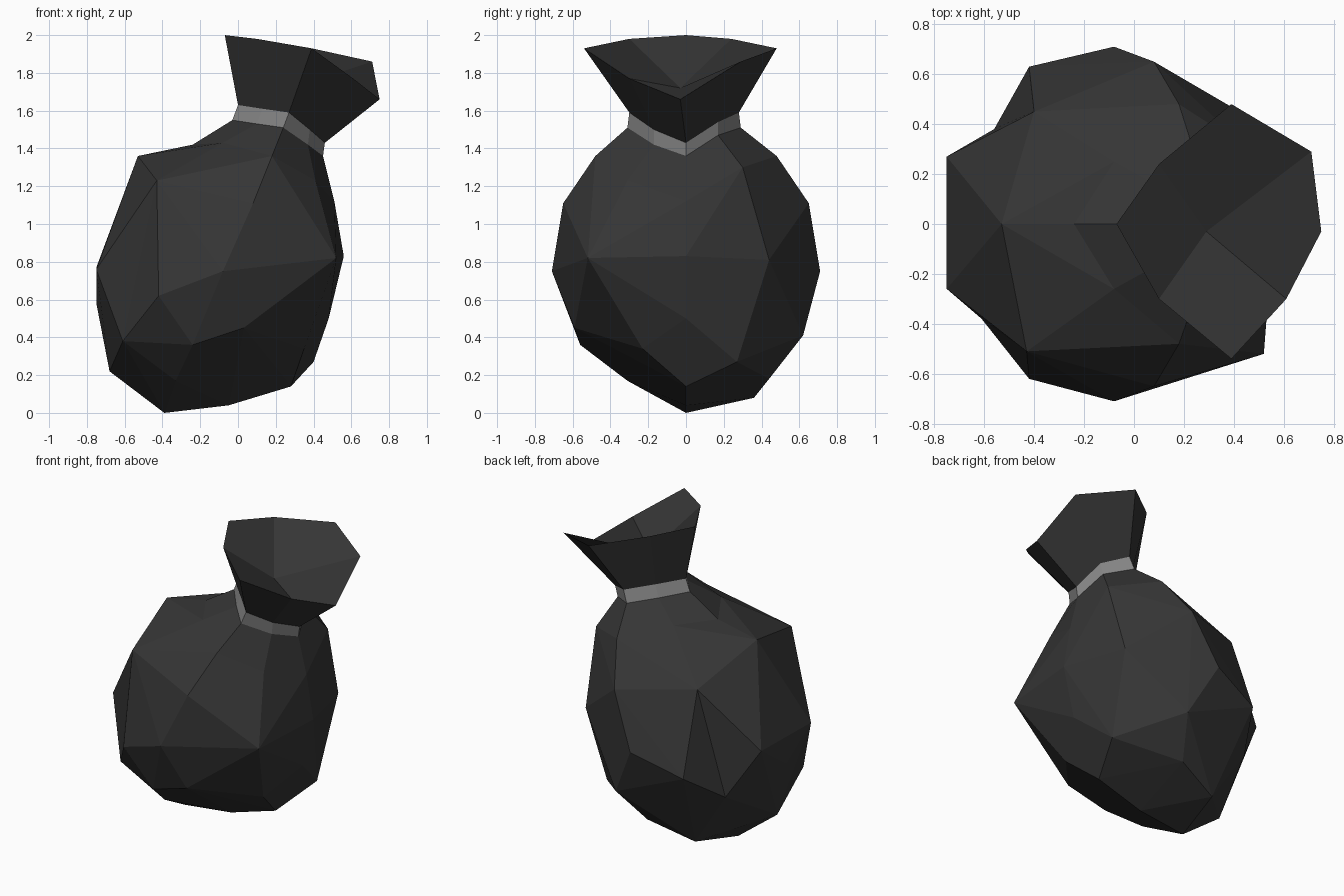
import bpy
import bmesh
from mathutils import Vector

cube = bpy.data.objects.get("Cube")
if cube:
    bpy.data.objects.remove(cube, do_unlink=True)


def make_material(name, value):
    mat = bpy.data.materials.new(name)
    mat.use_nodes = True
    color = (value, value, value, 1)
    mat.diffuse_color = color
    node = next(n for n in mat.node_tree.nodes if n.type == "BSDF_PRINCIPLED")
    node.inputs["Base Color"].default_value = color
    return mat


def make_object(name, bm, mat):
    for face in bm.faces:
        face.smooth = False
    mesh = bpy.data.meshes.new(name)
    bm.to_mesh(mesh)
    bm.free()
    mesh.materials.append(mat)
    obj = bpy.data.objects.new(name, mesh)
    bpy.context.scene.collection.objects.link(obj)
    return obj


def add_ring(bm, points):
    return [bm.verts.new(p) for p in points]


def bridge(bm, lower, upper):
    count = len(lower)
    for i in range(count):
        j = (i + 1) % count
        bm.faces.new((lower[i], lower[j], upper[j], upper[i]))


def both_sides(points):
    return [(x, s * y, z) for x, y, z in points for s in (-1, 1)]


cloth = make_material("black cloth", 0.036)
cord = make_material("grey cord", 0.24)

# Tilted rings, counterclockwise from the -x side
shoulder = [(-.24, 0, 1.42), (-.08, -.26, 1.43), (.18, -.48, 1.36), (.41, -.31, 1.23),
            (.51, 0, 1.12), (.46, .3, 1.3), (.18, .48, 1.36), (-.08, .25, 1.43)]
neck_low = [(-.03, 0, 1.55), (.1, -.16, 1.53), (.24, -.31, 1.51), (.37, -.17, 1.42),
            (.45, 0, 1.36), (.39, .17, 1.47), (.24, .29, 1.51), (.1, .15, 1.53)]
neck_high = [(0, 0, 1.63), (.13, -.16, 1.61), (.27, -.3, 1.59), (.38, -.17, 1.5),
             (.46, 0, 1.43), (.41, .17, 1.54), (.27, .28, 1.59), (.13, .14, 1.61)]
mouth = [(-.07, 0, 2), (.1, -.3, 1.98), (.39, -.54, 1.93), (.61, -.3, 1.77),
         (.75, -.03, 1.66), (.71, .29, 1.86), (.39, .48, 1.93), (.1, .24, 1.98)]

# Sack body: facets wrapped around its main corners
upper = both_sides([(.08, .65, 1.11), (-.08, .71, .75)])
upper += [(-.53, 0, 1.36), (-.43, -.51, 1.23), (-.4, .45, 1.16)]
middle = [(-.67, 0, .95), (-.75, -.26, .76), (-.75, .27, .77), (-.75, 0, .58),
          (-.42, -.62, .62), (-.42, .63, .63), (.52, -.52, .82), (.56, 0, .83),
          (.44, .44, .81)]
base = [(-.61, -.38, .38), (-.56, .38, .45), (-.24, -.56, .36), (.03, -.59, .45),
        (.09, .62, .41), (-.02, .44, .18), (-.33, -.31, .17), (-.32, .36, .08),
        (-.68, 0, .22), (-.39, 0, 0), (-.05, 0, .04), (.28, 0, .14),
        (.4, .27, .27), (.35, -.23, .34), (.48, 0, .5)]
bm = bmesh.new()
collar = add_ring(bm, shoulder)
corners = collar + add_ring(bm, upper + middle + base)
bmesh.ops.convex_hull(bm, input=corners)
inside = [v for v in bm.verts if not v.link_faces and v not in collar]
bmesh.ops.delete(bm, geom=inside, context="VERTS")


def find_edge(a, b):
    def near(p):
        return min(bm.verts, key=lambda v: (v.co - Vector(p)).length)
    return bm.edges.get((near(a), near(b)))


# Sunken folds on the two lower corners away from the mouth
for a, b in ((middle[1], middle[4]), (middle[2], middle[5])):
    fold = find_edge(a, b)
    if fold:
        bmesh.ops.rotate_edges(bm, edges=[fold], use_ccw=False)

# Open the top and gather the cloth up to the neck
cap = [f for f in bm.faces if all(v in collar for v in f.verts)]
bmesh.ops.delete(bm, geom=cap, context="FACES_ONLY")
bridge(bm, collar, add_ring(bm, neck_low))
bmesh.ops.recalc_face_normals(bm, faces=bm.faces[:])
make_object("sack_body", bm, cloth)

# Cord around the neck
bm = bmesh.new()
bridge(bm, add_ring(bm, neck_low), add_ring(bm, neck_high))
make_object("neck_cord", bm, cord)

# Flared mouth with a sunken, closed opening
bm = bmesh.new()
rim = add_ring(bm, mouth)
bridge(bm, add_ring(bm, neck_high), rim)
center = bm.verts.new((.29, -.03, 1.72))
for i in range(1, len(rim), 2):
    bm.faces.new((center, rim[i], rim[(i + 1) % 8], rim[(i + 2) % 8]))
make_object("sack_mouth", bm, cloth)
